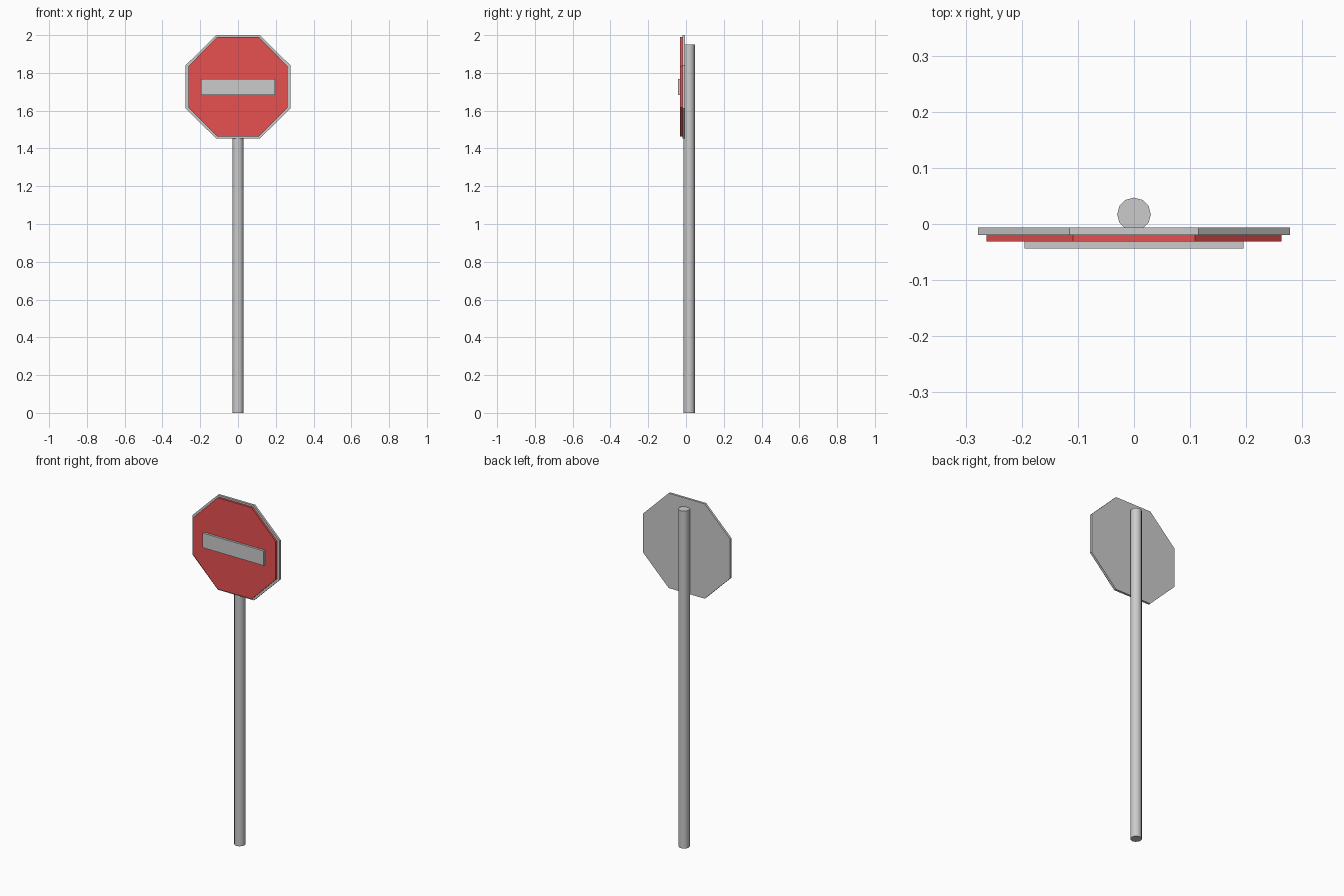
import bpy, bmesh, math

if "Cube" in bpy.data.objects:
    bpy.data.objects.remove(bpy.data.objects["Cube"])

CENTRE_Z = 1.726


def material(name, rgb):
    m = bpy.data.materials.new(name)
    m.diffuse_color = (*rgb, 1.0)
    m.use_nodes = True
    m.node_tree.nodes["Principled BSDF"].inputs["Base Color"].default_value = m.diffuse_color
    return m


def slab(name, outline, y_front, y_back, mat=None):
    """Extrude an x/z outline backwards from y_front to y_back."""
    bm = bmesh.new()
    face = bm.faces.new([bm.verts.new((x, y_front, z)) for x, z in outline])
    new = bmesh.ops.extrude_face_region(bm, geom=[face])["geom"]
    moved = [v for v in new if isinstance(v, bmesh.types.BMVert)]
    bmesh.ops.translate(bm, verts=moved, vec=(0, y_back - y_front, 0))
    bmesh.ops.recalc_face_normals(bm, faces=bm.faces)
    mesh = bpy.data.meshes.new(name)
    bm.to_mesh(mesh)
    bm.free()
    obj = bpy.data.objects.new(name, mesh)
    bpy.context.collection.objects.link(obj)
    if mat:
        mesh.materials.append(mat)
    return obj


def octagon(half_width, half_height):
    k = 1 / math.cos(math.pi / 8)
    angles = [math.pi / 8 + i * math.pi / 4 for i in range(8)]
    return [(half_width * k * math.cos(a),
             CENTRE_Z + half_height * k * math.sin(a)) for a in angles]


# Sign: backing plate, red face and raised bar
red = material("sign_red", (0.8, 0.08, 0.08))
slab("backing_plate", octagon(0.278, 0.274), -0.0195, -0.0065)
slab("red_face", octagon(0.263, 0.264), -0.031, -0.0195, red)
bar = [(-0.195, 1.683), (0.195, 1.683), (0.195, 1.768), (-0.195, 1.768)]
slab("front_bar", bar, -0.0435, -0.031)

# Pole
bpy.ops.mesh.primitive_cylinder_add(vertices=12, radius=0.03, depth=1.95,
                                    location=(0, 0.017, 0.975))
pole = bpy.context.object
pole.name = "pole"
bpy.ops.object.shade_smooth_by_angle(angle=math.radians(40))
